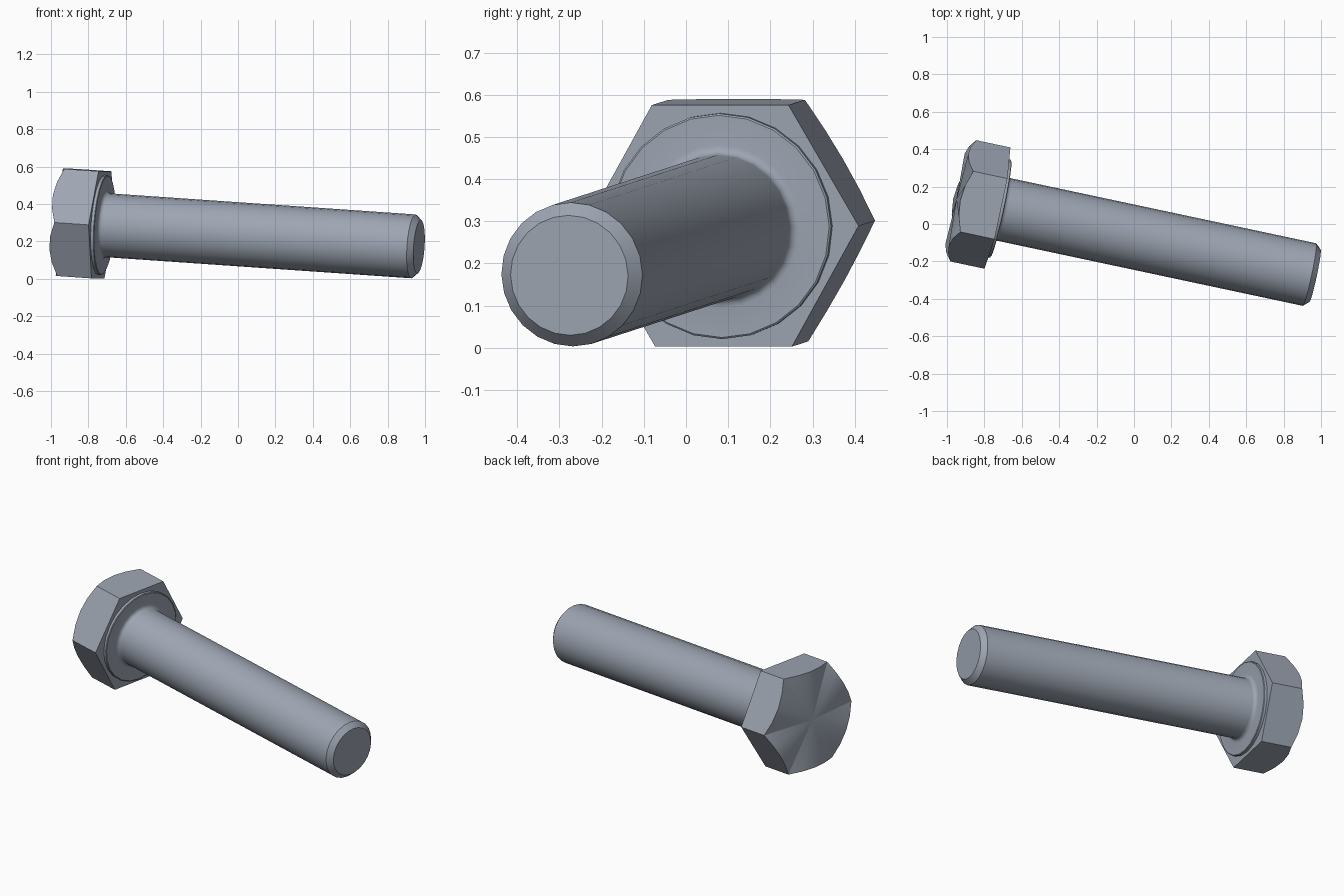
import bpy
import bmesh
from math import sin, cos, tan, pi, radians
from mathutils import Vector, Matrix

cube = bpy.data.objects.get("Cube")
if cube:
    bpy.data.objects.remove(cube, do_unlink=True)

# Steel material
steel = bpy.data.materials.new("blue grey steel")
steel.use_nodes = True
COLOUR = (0.34, 0.38, 0.45, 1)
steel.diffuse_color = COLOUR
steel.node_tree.nodes["Principled BSDF"].inputs["Base Color"].default_value = COLOUR

# Bolt frame: local z runs from the head's underside towards the tip,
# local x points to a hexagon corner, local y to the upper flat
axis = Vector((1, -0.213, -0.069)).normalized()
corner = Vector((0, 0, 1)).cross(axis).normalized()
flat = axis.cross(corner)
frame = Matrix((corner, flat, axis)).transposed().to_4x4()
frame.translation = Vector((-0.73, 0.085, 0.289))


def finish(bm, name):
    bmesh.ops.recalc_face_normals(bm, faces=bm.faces)
    mesh = bpy.data.meshes.new(name)
    bm.to_mesh(mesh)
    bm.free()
    mesh.materials.append(steel)
    obj = bpy.data.objects.new(name, mesh)
    bpy.context.collection.objects.link(obj)
    obj.matrix_world = frame
    bpy.ops.object.select_all(action='DESELECT')
    obj.select_set(True)
    bpy.context.view_layer.objects.active = obj
    bpy.ops.object.shade_smooth_by_angle(angle=radians(30))
    return obj


def bridge(bm, a, b):
    n = len(a)
    for i in range(n):
        j = (i + 1) % n
        bm.faces.new((a[i], a[j], b[j], b[i]))


def lathe(name, profile, sides=24):
    bm = bmesh.new()
    rings = [[bm.verts.new((r * cos(2 * pi * i / sides), r * sin(2 * pi * i / sides), z))
              for i in range(sides)] for r, z in profile]
    for a, b in zip(rings, rings[1:]):
        bridge(bm, a, b)
    bm.faces.new(rings[0])
    bm.faces.new(rings[-1])
    return finish(bm, name)


# Hexagonal head: the back rim dips towards the corners
APOTHEM, STEPS, DEPTH = 0.287, 4, 0.225
bm = bmesh.new()
under, rim = [], []
for side in range(6):
    middle = radians(30 + 60 * side)
    for k in range(STEPS):
        across = APOTHEM * tan(radians(30)) * (2 * k / STEPS - 1)
        x = APOTHEM * cos(middle) - across * sin(middle)
        y = APOTHEM * sin(middle) + across * cos(middle)
        drop = 0.8 * (Vector((x, y)).length - APOTHEM)
        under.append(bm.verts.new((x, y, 0)))
        rim.append(bm.verts.new((x, y, drop - DEPTH + 0.002)))
bridge(bm, under, rim)
bm.faces.new(under)
apex = bm.verts.new((0, 0, -DEPTH))
for i in range(len(rim)):
    bm.faces.new((rim[i], rim[(i + 1) % len(rim)], apex))
finish(bm, "hex_head")

# Washer face, fillet, shank and chamfered tip
R, FILLET, FACE = 0.171, 0.022, 0.018
profile = [(0.268, -0.01), (0.268, FACE - 0.003), (0.264, FACE)]
for k in range(5):
    a = radians(22.5 * k)
    profile.append((R + FILLET * (1 - sin(a)), FACE + FILLET * (1 - cos(a))))
profile += [(R, 1.71), (0.1425, 1.74)]
lathe("shank_and_washer_face", profile)
